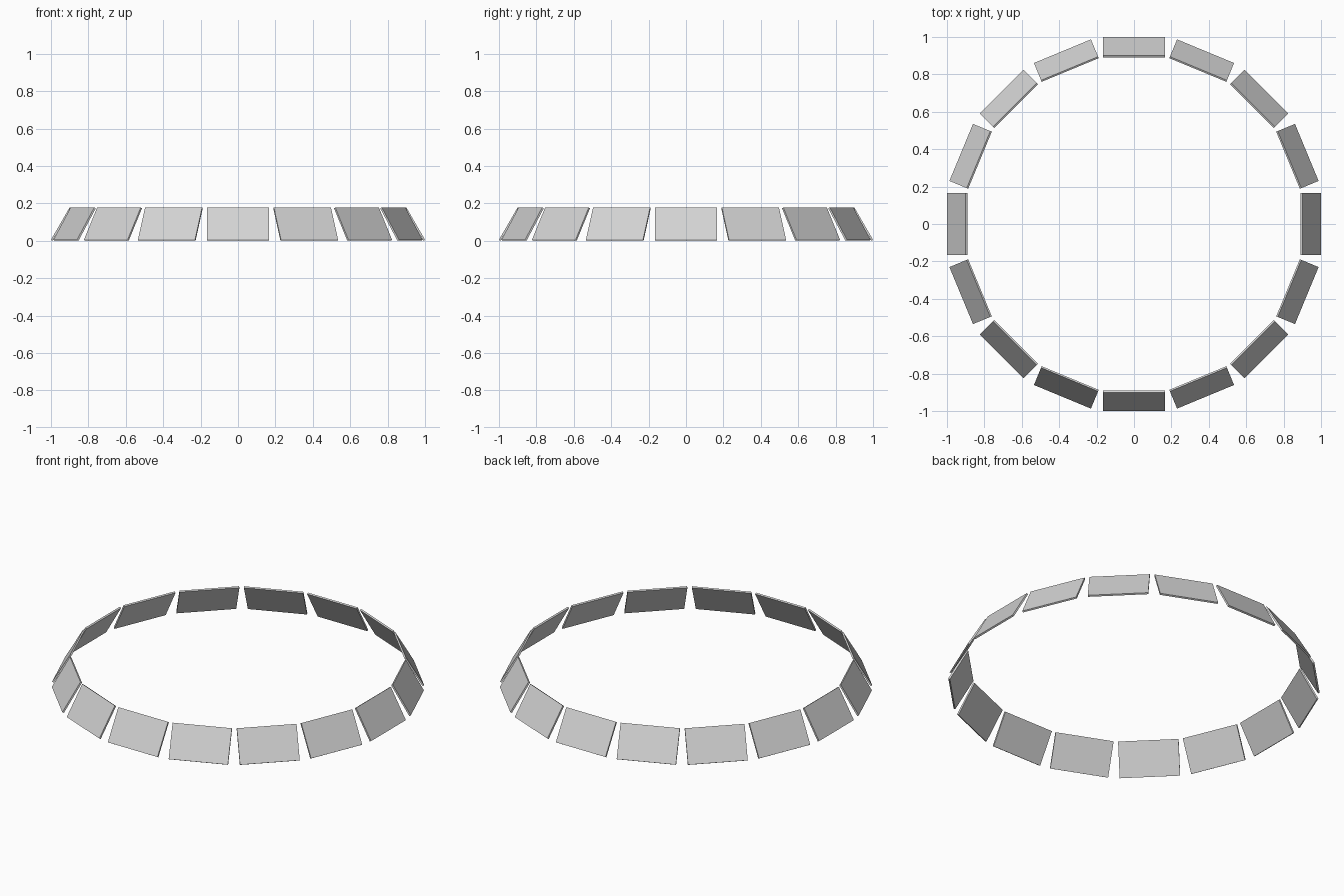
import bpy
import bmesh
from math import pi, sin, cos, radians
from mathutils import Matrix

cube = bpy.data.objects.get("Cube")
if cube:
    bpy.data.objects.remove(cube, do_unlink=True)

COUNT = 16
WIDTH, THICK, LENGTH = 0.33, 0.01, 0.2
TILT = radians(30)

grey = bpy.data.materials.new("light_grey")
grey.use_nodes = True
colour = (0.65, 0.65, 0.65, 1)
grey.diffuse_color = colour
grey.node_tree.nodes["Principled BSDF"].inputs["Base Color"].default_value = colour

# One thin panel: outer lower edge on the unit radius, leaning inward
bm = bmesh.new()
bmesh.ops.create_cube(bm, size=1)
place = (Matrix.Translation((0, -1, THICK * sin(TILT)))
         @ Matrix.Rotation(-TILT, 4, 'X')
         @ Matrix.Translation((0, THICK / 2, LENGTH / 2))
         @ Matrix.Diagonal((WIDTH, THICK, LENGTH, 1)))
bm.transform(place)
panel = bpy.data.meshes.new("panel")
bm.to_mesh(panel)
bm.free()
panel.materials.append(grey)

# Ring of panels sharing the same mesh
for i in range(COUNT):
    obj = bpy.data.objects.new(f"ring_panel_{i + 1}", panel)
    obj.rotation_euler.z = 2 * pi * i / COUNT
    bpy.context.collection.objects.link(obj)
